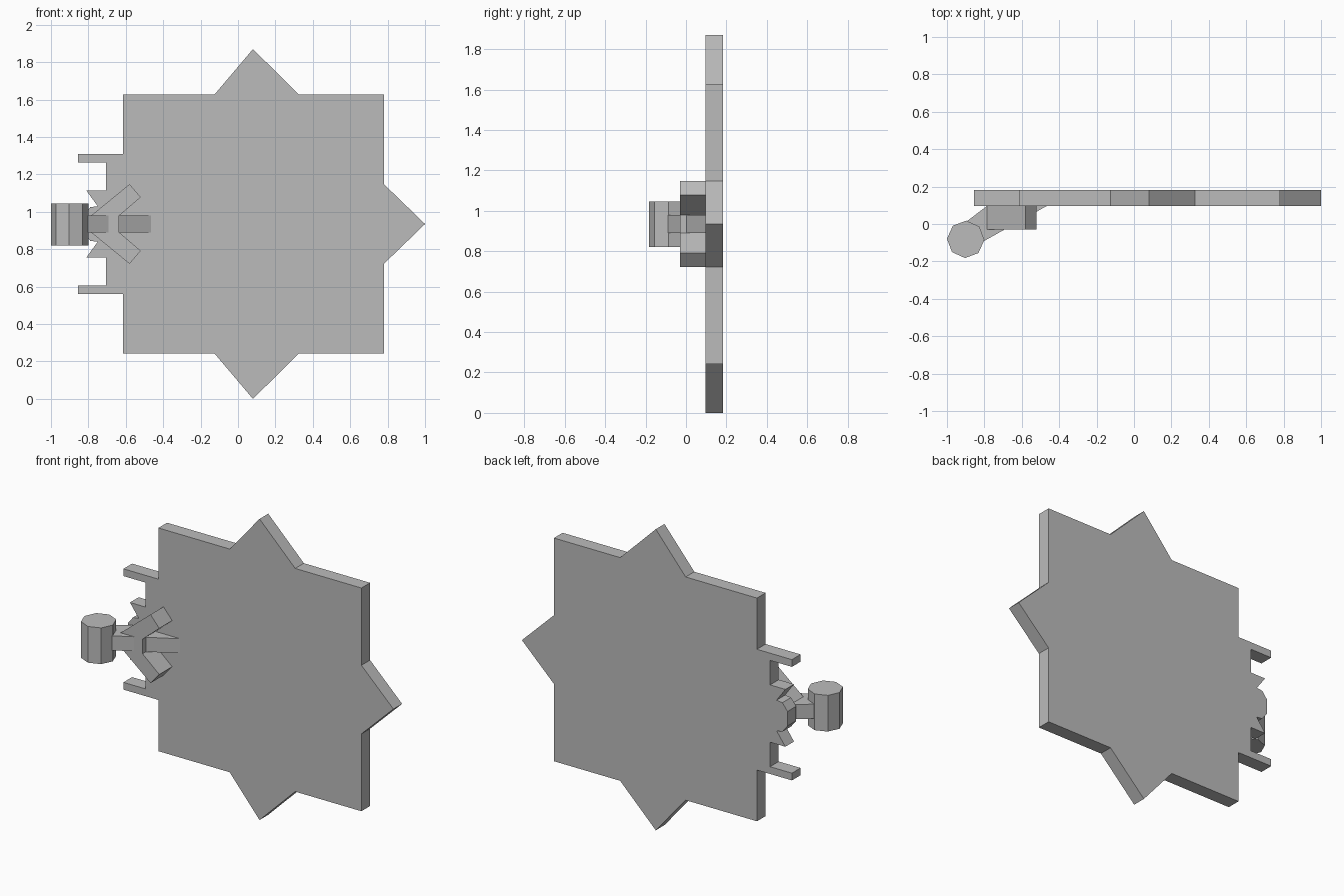
import bpy, bmesh, math
from mathutils import Vector

if "Cube" in bpy.data.objects:
    bpy.data.objects.remove(bpy.data.objects["Cube"], do_unlink=True)

MID = 0.935            # height of the symmetry line
FRONT, BACK = 0.097, 0.182

grey = bpy.data.materials.new("plain_grey")
grey.use_nodes = True
colour = (0.5, 0.5, 0.5, 1)
grey.diffuse_color = colour
grey.node_tree.nodes["Principled BSDF"].inputs["Base Color"].default_value = colour


def prism(name, points, direction):
    """Extrude a flat outline along a direction into a solid."""
    bm = bmesh.new()
    face = bm.faces.new([bm.verts.new(p) for p in points])
    new = bmesh.ops.extrude_face_region(bm, geom=[face], use_keep_orig=True)["geom"]
    moved = [v for v in new if isinstance(v, bmesh.types.BMVert)]
    bmesh.ops.translate(bm, verts=moved, vec=Vector(direction))
    bmesh.ops.recalc_face_normals(bm, faces=bm.faces)
    mesh = bpy.data.meshes.new(name)
    bm.to_mesh(mesh)
    bm.free()
    mesh.materials.append(grey)
    obj = bpy.data.objects.new(name, mesh)
    bpy.context.collection.objects.link(obj)
    return obj


def mirrored(half, y):
    """Close an upper half outline (x, height above middle) with its mirror."""
    lower = [(x, -h) for x, h in reversed(half) if h > 0]
    return [(x, y, MID + h) for x, h in half + lower]


# Star plate, with prongs, barbs and a rounded nub on its cut-away side
plate = [(-0.825, 0.045), (-0.79, 0.09), (-0.75, 0.095), (-0.81, 0.178),
         (-0.705, 0.178), (-0.705, 0.33), (-0.855, 0.33), (-0.855, 0.375),
         (-0.615, 0.375), (-0.615, 0.693), (-0.125, 0.693), (0.08, 0.935),
         (0.325, 0.693), (0.78, 0.693), (0.78, 0.213), (1.0, 0)]
prism("star_plate", mirrored(plate, FRONT), (0, BACK - FRONT, 0))

# Forked bracket standing on the front of the plate
fork = [(-0.785, 0.045), (-0.58, 0.213), (-0.52, 0.143), (-0.635, 0.045)]
prism("forked_bracket", mirrored(fork, -0.03), (0, FRONT + 0.03, 0))

# Slanted arm from the plate to the knob
arm = [(-0.9, 0.01), (-0.785, FRONT), (-0.465, FRONT), (-0.8, -0.09), (-0.9, -0.08)]
prism("slanted_arm", [(x, y, 0.89) for x, y in arm], (0, 0, 0.09))

# Eight-sided upright knob
bpy.ops.mesh.primitive_cylinder_add(vertices=8, radius=0.1, depth=0.225,
                                    location=(-0.9, -0.082, 0.933),
                                    rotation=(0, 0, math.radians(-2)))
knob = bpy.context.object
knob.name = "knob"
knob.data.materials.append(grey)
